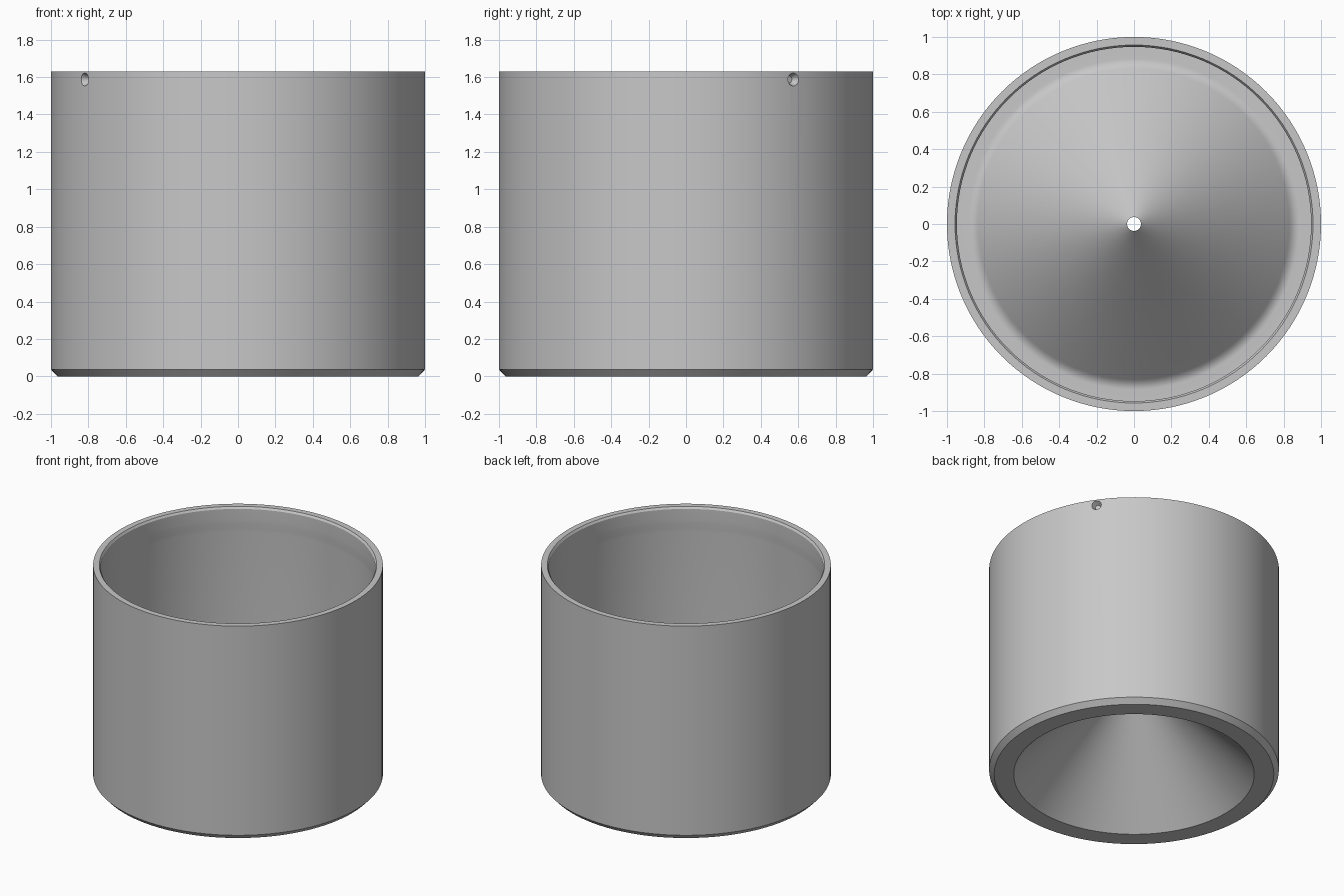
import bpy, bmesh, math
from mathutils import Vector, Matrix

cube = bpy.data.objects.get("Cube")
if cube:
    bpy.data.objects.remove(cube, do_unlink=True)

HEIGHT = 1.63
FLOOR = 0.05          # floor thickness
HOLE_R = 0.037        # opening at the cone tip
SLOPE = 1.0           # rise of the cone per unit of radius
SIDES = 128

# One flat colour
grey = bpy.data.materials.new("plain grey")
grey.use_nodes = True
colour = (0.575, 0.575, 0.575, 1)
grey.diffuse_color = colour
grey.node_tree.nodes["Principled BSDF"].inputs["Base Color"].default_value = colour


def fillet(a, corner, b, steps=8):
    """Points of a smooth curve from a to b, pulled towards the corner."""
    a, corner, b = Vector(a), Vector(corner), Vector(b)
    pts = []
    for i in range(steps + 1):
        t = i / steps
        p = a * (1 - t) ** 2 + corner * 2 * t * (1 - t) + b * t * t
        pts.append((p.x, p.y))
    return pts


def lathe(name, profile):
    """Revolve a closed (radius, height) profile round the z axis."""
    bm = bmesh.new()
    verts = [bm.verts.new((r, 0, z)) for r, z in profile]
    edges = [bm.edges.new((v, verts[(i + 1) % len(verts)]))
             for i, v in enumerate(verts)]
    bmesh.ops.spin(bm, geom=verts + edges, cent=(0, 0, 0), axis=(0, 0, 1),
                   angle=math.tau, steps=SIDES, use_duplicate=False)
    bmesh.ops.remove_doubles(bm, verts=bm.verts, dist=0.0005)
    bmesh.ops.recalc_face_normals(bm, faces=bm.faces)
    mesh = bpy.data.meshes.new(name)
    bm.to_mesh(mesh)
    bm.free()
    mesh.materials.append(grey)
    obj = bpy.data.objects.new(name, mesh)
    bpy.context.collection.objects.link(obj)
    return obj


# Cup section: hollow cone underneath, chamfered foot, lipped rim, raised cone inside
under_r, cone_r = 0.83, 0.855
profile = [(HOLE_R, (under_r - HOLE_R) * SLOPE), (under_r, 0),
           (0.965, 0), (1, 0.037), (1, HEIGHT),
           (0.957, HEIGHT), (0.947, HEIGHT - 0.015)]
profile += fillet((0.947, 1.53), (0.949, 1.49), (0.953, 1.44), 4)
profile += [(0.953, FLOOR)]
profile += fillet((cone_r + 0.03, FLOOR), (cone_r, FLOOR),
                  (cone_r - 0.025, FLOOR + 0.025 * SLOPE))
profile += [(HOLE_R, FLOOR + (cone_r - HOLE_R) * SLOPE)]
cup = lathe("cup_body", profile)

# Two opposite countersunk dimples just below the rim
bpy.context.view_layer.objects.active = cup
cup.select_set(True)
for turn in (35, 215):
    a = math.radians(turn)
    out = Vector((math.cos(a), math.sin(a), 0))
    bm = bmesh.new()
    place = (Matrix.Translation(out * 1.001 + Vector((0, 0, 1.587)))
             @ out.to_track_quat('Z', 'Y').to_matrix().to_4x4())
    bmesh.ops.create_cone(bm, cap_ends=True, segments=24, radius1=0.018,
                          radius2=0.052, depth=0.078, matrix=place)
    mesh = bpy.data.meshes.new("dimple_cutter")
    bm.to_mesh(mesh)
    bm.free()
    mesh.materials.append(grey)
    cutter = bpy.data.objects.new("dimple_cutter", mesh)
    cutter.hide_render = True
    bpy.context.collection.objects.link(cutter)
    cut = cup.modifiers.new("side_dimple", 'BOOLEAN')
    cut.operation = 'DIFFERENCE'
    cut.solver = 'EXACT'
    cut.object = cutter
    bpy.ops.object.modifier_apply(modifier=cut.name)
    bpy.data.objects.remove(cutter, do_unlink=True)

# Smooth round walls, crisp rims
for o in bpy.context.selected_objects:
    o.select_set(o == cup)
bpy.ops.object.shade_smooth_by_angle(angle=math.radians(30))
